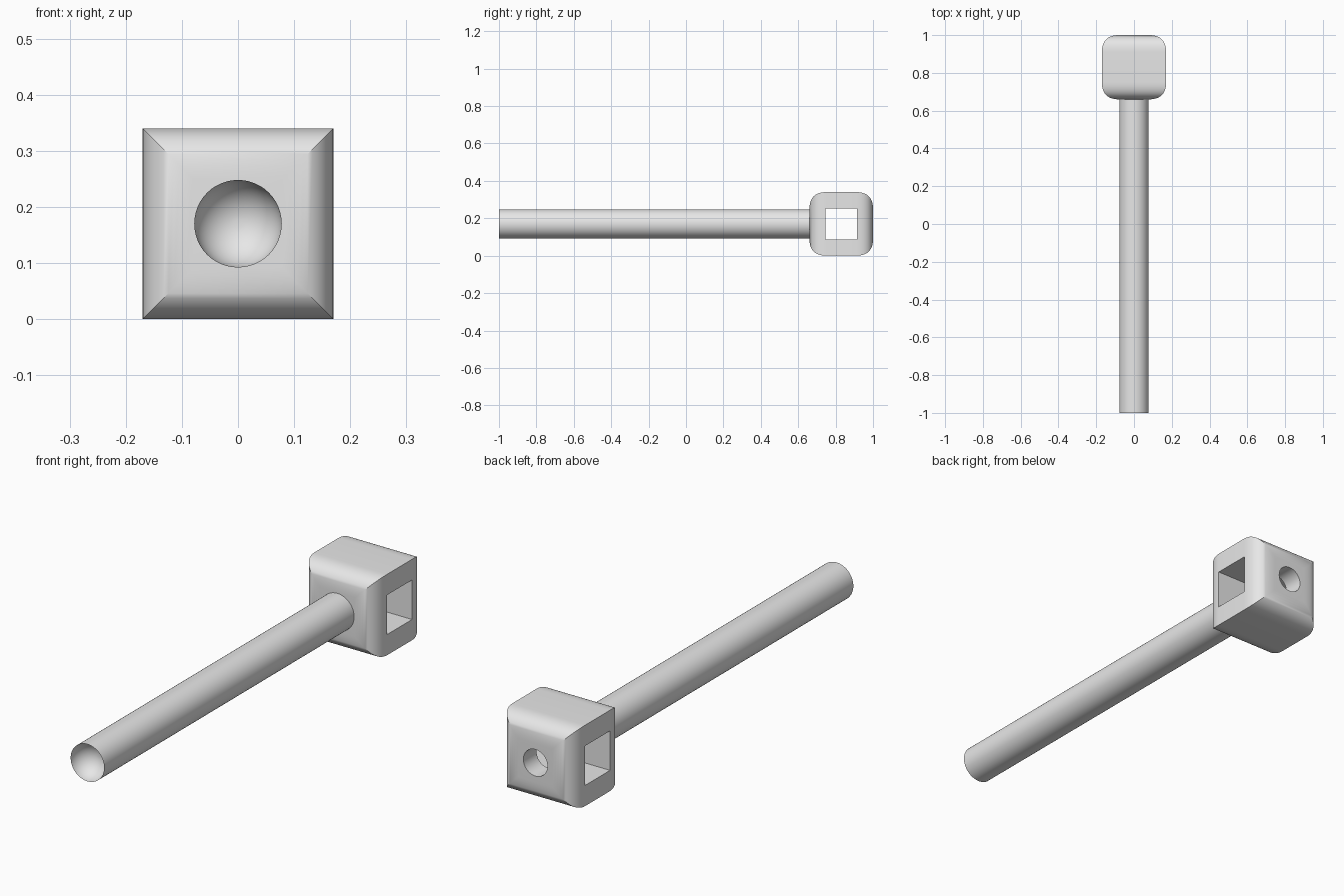
import bpy, bmesh, math
from mathutils import Vector

cube = bpy.data.objects.get("Cube")
if cube:
    bpy.data.objects.remove(cube, do_unlink=True)

HALF = 0.17          # half size of the head block, also the axis height
HEAD_Y = 0.83        # head block centre along the handle
ROD_R = 0.078
ROUND = 0.09         # extent of the rounded edges

grey = bpy.data.materials.new("plain grey")
grey.use_nodes = True
colour = (0.8, 0.8, 0.8, 1)
grey.diffuse_color = colour
grey.node_tree.nodes["Principled BSDF"].inputs["Base Color"].default_value = colour


def loft(name, profile, sides, turn=0.0):
    """Stack regular rings of (radius, y) along the handle axis and cap the ends."""
    bm = bmesh.new()
    rings = []
    for radius, y in profile:
        angles = [turn + math.tau * i / sides for i in range(sides)]
        rings.append([bm.verts.new(Vector((radius * math.cos(a), y, HALF + radius * math.sin(a))))
                      for a in angles])
    for a, b in zip(rings, rings[1:]):
        for i in range(sides):
            j = (i + 1) % sides
            bm.faces.new((a[i], a[j], b[j], b[i]))
    bm.faces.new(rings[0])
    bm.faces.new(rings[-1])
    bmesh.ops.recalc_face_normals(bm, faces=bm.faces)
    mesh = bpy.data.meshes.new(name)
    bm.to_mesh(mesh)
    bm.free()
    mesh.materials.append(grey)
    obj = bpy.data.objects.new(name, mesh)
    bpy.context.collection.objects.link(obj)
    return obj


def activate(obj):
    bpy.ops.object.select_all(action="DESELECT")
    obj.select_set(True)
    bpy.context.view_layer.objects.active = obj


def cut(obj, cutter):
    cutter.hide_render = True
    mod = obj.modifiers.new("cut", "BOOLEAN")
    mod.operation = "DIFFERENCE"
    mod.solver = "EXACT"
    mod.object = cutter
    activate(obj)
    bpy.ops.object.modifier_apply(modifier=mod.name)
    bpy.data.objects.remove(cutter, do_unlink=True)


# Head block: square rings whose size follows a rounded corner at both ends
steps = 14
corner = []
for i in range(steps + 1):
    t = i / steps
    corner.append((HALF - ROUND * (1 - t) ** 2, HALF - ROUND * t ** 2))
profile = [(w, HEAD_Y - d) for w, d in corner]
profile += [(w, HEAD_Y + d) for w, d in reversed(corner)]
head = loft("head_block", [(w * math.sqrt(2), y) for w, y in profile], 4, math.pi / 4)

# Square window through the sides
bpy.ops.mesh.primitive_cube_add(size=1, location=(0, HEAD_Y, HALF))
window = bpy.context.object
window.scale = (0.6, 0.166, 0.166)
bpy.context.view_layer.update()
cut(head, window)

# Round hole through the back wall into the window
cut(head, loft("hole_cutter", [(0.056, HEAD_Y), (0.056, 1.2)], 48))

# Handle with a hemispherical cup in its free end
cup = []
for i in range(1, 17):
    a = math.pi / 2 * i / 16
    cup.append((ROD_R * math.sin(a), -1 + ROD_R * math.cos(a)))
handle = loft("handle", cup + [(ROD_R, 0.7)], 48)

for obj in (head, handle):
    activate(obj)
    bpy.ops.object.shade_smooth_by_angle(angle=math.radians(30))
